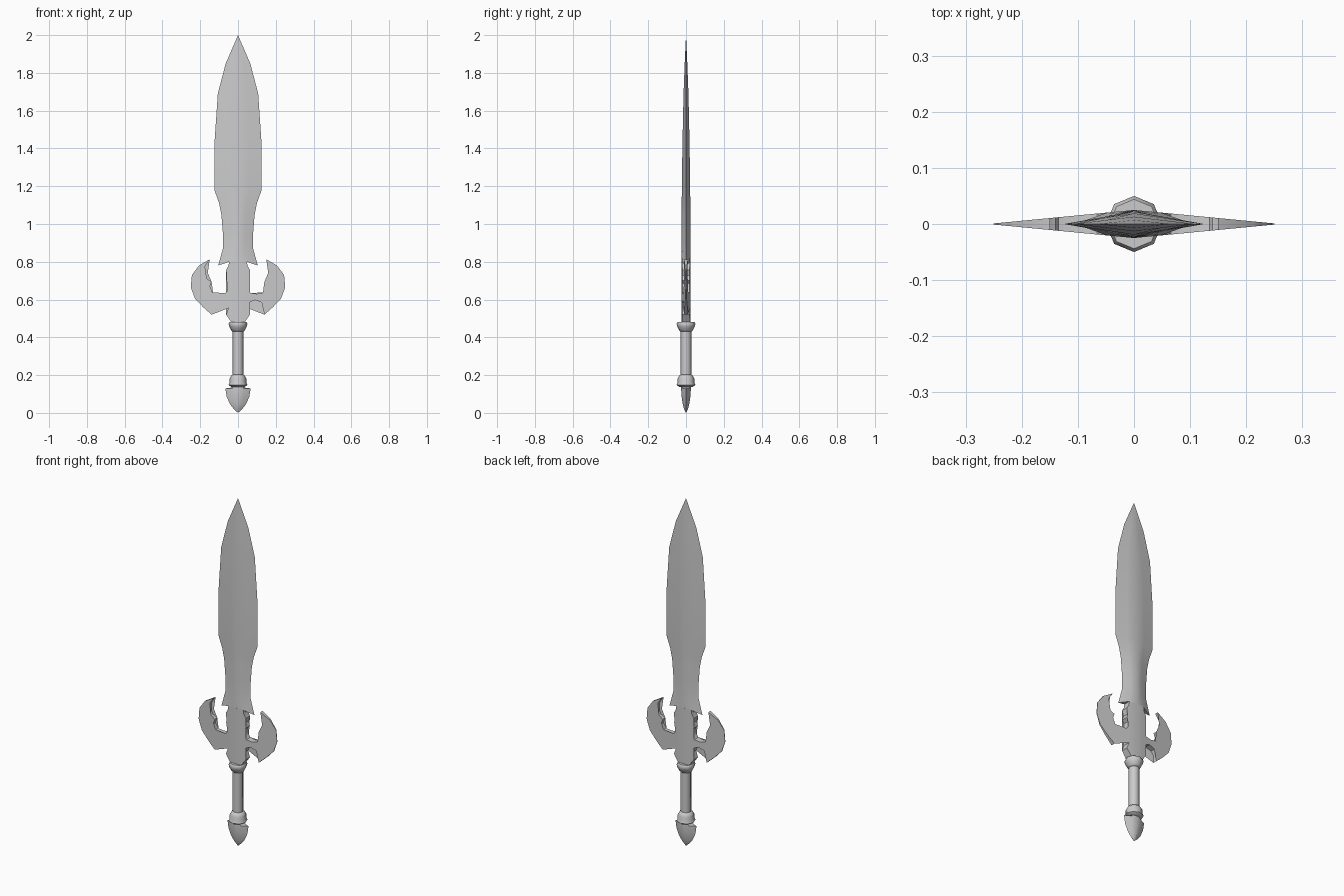
import bpy, bmesh, math

cube = bpy.data.objects.get("Cube")
if cube:
    bpy.data.objects.remove(cube, do_unlink=True)

steel = bpy.data.materials.new("grey_steel")
steel.use_nodes = True
GREY = (0.6, 0.6, 0.6, 1)
steel.diffuse_color = GREY
steel.node_tree.nodes["Principled BSDF"].inputs["Base Color"].default_value = GREY


def finish(bm, name, angle):
    """Clean up, smooth below the given angle and link the part."""
    bmesh.ops.remove_doubles(bm, verts=bm.verts, dist=0.0005)
    bmesh.ops.recalc_face_normals(bm, faces=bm.faces)
    mesh = bpy.data.meshes.new(name)
    bm.to_mesh(mesh)
    bm.free()
    mesh.materials.append(steel)
    for p in mesh.polygons:
        p.use_smooth = True
    mesh.set_sharp_from_angle(angle=math.radians(angle))
    obj = bpy.data.objects.new(name, mesh)
    bpy.context.collection.objects.link(obj)
    return obj


def skin(bm, rings):
    """Join matching rings with quads and close both ends."""
    rings = [[bm.verts.new(p) for p in ring] for ring in rings]
    n = len(rings[0])
    for a, b in zip(rings, rings[1:]):
        for i in range(n):
            j = (i + 1) % n
            bm.faces.new((a[i], a[j], b[j], b[i]))
    for ring in (rings[0], rings[-1]):
        bm.faces.new(ring)


def edged_loft(name, rows, angle=40):
    """Rows: edge z, centre z, half width, half thickness, taper to the edge."""
    bm = bmesh.new()
    rings = []
    for ze, zc, w, t, taper in rows:
        xm, ym = 0.45 * w, t * (1 - 0.45 * taper)
        rings.append([(w, 0, ze), (xm, ym, zc), (0, t, zc), (-xm, ym, zc),
                      (-w, 0, ze), (-xm, -ym, zc), (0, -t, zc), (xm, -ym, zc)])
    skin(bm, rings)
    return finish(bm, name, angle)


def lathe(name, profile, sides=8):
    bm = bmesh.new()
    rings = []
    for r, z in profile:
        rings.append([(r * math.cos(math.tau * i / sides),
                       r * math.sin(math.tau * i / sides), z) for i in range(sides)])
    skin(bm, rings)
    return finish(bm, name, 50)


# Leaf-shaped blade with barbs at its base
edged_loft("blade", [
    (0.78, 0.80, 0.105, 0.025, 0.4), (0.87, 0.87, 0.08, 0.025, 0.6),
    (0.95, 0.95, 0.08, 0.025, 0.8), (1.05, 1.05, 0.088, 0.024, 0.9),
    (1.11, 1.11, 0.1, 0.023, 1), (1.18, 1.18, 0.125, 0.022, 1),
    (1.42, 1.42, 0.125, 0.019, 1), (1.69, 1.69, 0.107, 0.013, 1),
    (1.85, 1.85, 0.065, 0.007, 1), (2.0, 2.0, 0, 0, 1)])

# Guard: half outline of hub, arm and crescent, thinning outward
OUTLINE = [
    (0, 0.48), (0.035, 0.48), (0.063, 0.52), (0.05, 0.555), (0.06, 0.585),
    (0.09, 0.597), (0.125, 0.585), (0.14, 0.56), (0.14, 0.52), (0.185, 0.56),
    (0.228, 0.605), (0.25, 0.665), (0.244, 0.73), (0.207, 0.78), (0.15, 0.813),
    (0.175, 0.775), (0.175, 0.73), (0.165, 0.71), (0.14, 0.695), (0.15, 0.665),
    (0.135, 0.637), (0.1, 0.63), (0.066, 0.635), (0.05, 0.655), (0.048, 0.685),
    (0.063, 0.7), (0.053, 0.727), (0.063, 0.757), (0.05, 0.78), (0.047, 0.803),
    (0, 0.803)]
bm = bmesh.new()
for sx in (1, -1):
    front, back = [[bm.verts.new((sx * x, sy * (0.001 + 0.024 * (1 - x / 0.25)), z))
                    for x, z in OUTLINE] for sy in (-1, 1)]
    for i in range(len(OUTLINE) - 1):
        bm.faces.new((front[i], front[i + 1], back[i + 1], back[i]))
    bmesh.ops.triangulate(bm, faces=[bm.faces.new(front), bm.faces.new(back)])
finish(bm, "guard", 35)

# Grip and its two collars
lathe("grip", [(0.028, 0.17), (0.028, 0.46)])
lathe("upper_collar", [(0.028, 0.43), (0.036, 0.437), (0.046, 0.457),
                       (0.05, 0.472), (0.044, 0.482)])
lathe("lower_collar", [(0.036, 0.138), (0.05, 0.148), (0.044, 0.162),
                       (0.044, 0.182), (0.036, 0.197), (0.027, 0.203)])

# Flattened pommel ending in a point
edged_loft("pommel", [
    (0.132, 0.145, 0.042, 0.026, 0.6), (0.13, 0.13, 0.067, 0.026, 0.6),
    (0.085, 0.085, 0.06, 0.023, 0.6), (0.045, 0.045, 0.042, 0.017, 0.6),
    (0.02, 0.02, 0.022, 0.01, 0.6), (0, 0, 0, 0, 1)])
